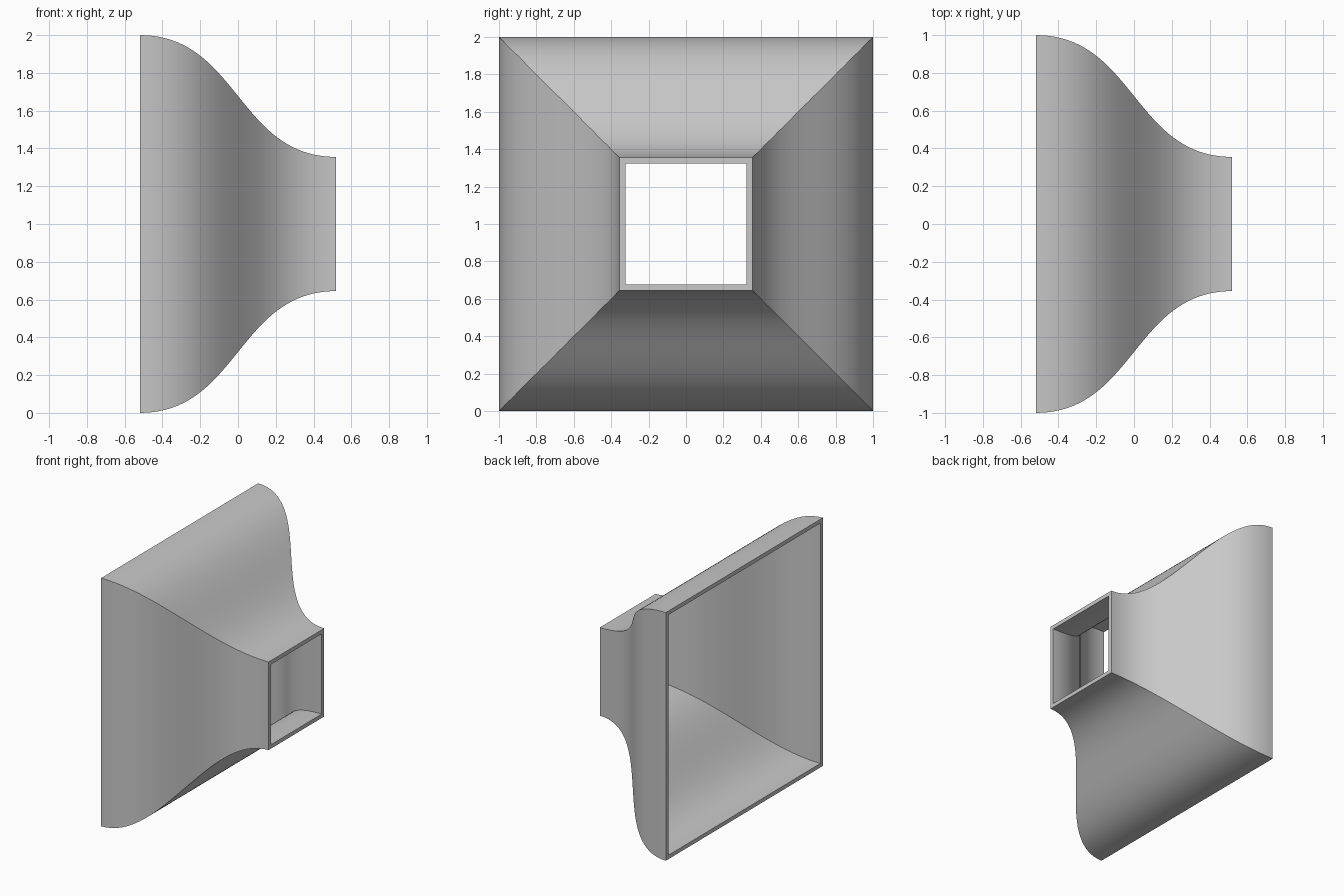
import bpy, bmesh, math
from mathutils import Vector

cube = bpy.data.objects.get("Cube")
if cube:
    bpy.data.objects.remove(cube, do_unlink=True)

HALF_LENGTH = 0.52
WIDE, NARROW = 1.0, 0.355   # half widths of the two openings
WALL = 0.032
STEPS = 40


def grey_material():
    mat = bpy.data.materials.new("plain grey")
    mat.use_nodes = True
    colour = (0.58, 0.58, 0.58, 1)
    mat.diffuse_color = colour
    mat.node_tree.nodes["Principled BSDF"].inputs["Base Color"].default_value = colour
    return mat


def wall_profile():
    """S-curve of the wall as (x, half width), outside then back along the inside."""
    outer, inner = [], []
    for i in range(STEPS + 1):
        t = i / STEPS
        s = 1 - t
        x = HALF_LENGTH * (2 * (1.5 * t * s + t ** 3) - 1)
        r = WIDE + (NARROW - WIDE) * t * t * (3 - 2 * t)
        tangent = Vector((2 * HALF_LENGTH * (1.5 - 3 * t + 3 * t * t),
                          (NARROW - WIDE) * 6 * t * s)).normalized()
        outer.append(Vector((x, r)))
        inner.append(Vector((x + tangent.y * WALL, r - tangent.x * WALL)))
    return outer + inner[::-1]


# Square duct: the wall profile carried around four mitred corners
bm = bmesh.new()
profile = wall_profile()
corners = [(1, 1), (-1, 1), (-1, -1), (1, -1)]
rings = [[bm.verts.new((p.x, sy * p.y, 1 + sz * p.y)) for p in profile]
         for sy, sz in corners]
count = len(profile)
for k in range(4):
    a, b = rings[k], rings[(k + 1) % 4]
    for i in range(count):
        j = (i + 1) % count
        bm.faces.new((a[i], a[j], b[j], b[i]))
bmesh.ops.recalc_face_normals(bm, faces=bm.faces)

mesh = bpy.data.meshes.new("square_duct_reducer")
bm.to_mesh(mesh)
bm.free()
mesh.materials.append(grey_material())
duct = bpy.data.objects.new("square_duct_reducer", mesh)
bpy.context.collection.objects.link(duct)

# Smooth curved walls, crisp mitres and rims
bpy.ops.object.select_all(action='DESELECT')
duct.select_set(True)
bpy.context.view_layer.objects.active = duct
bpy.ops.object.shade_smooth_by_angle(angle=math.radians(30))
